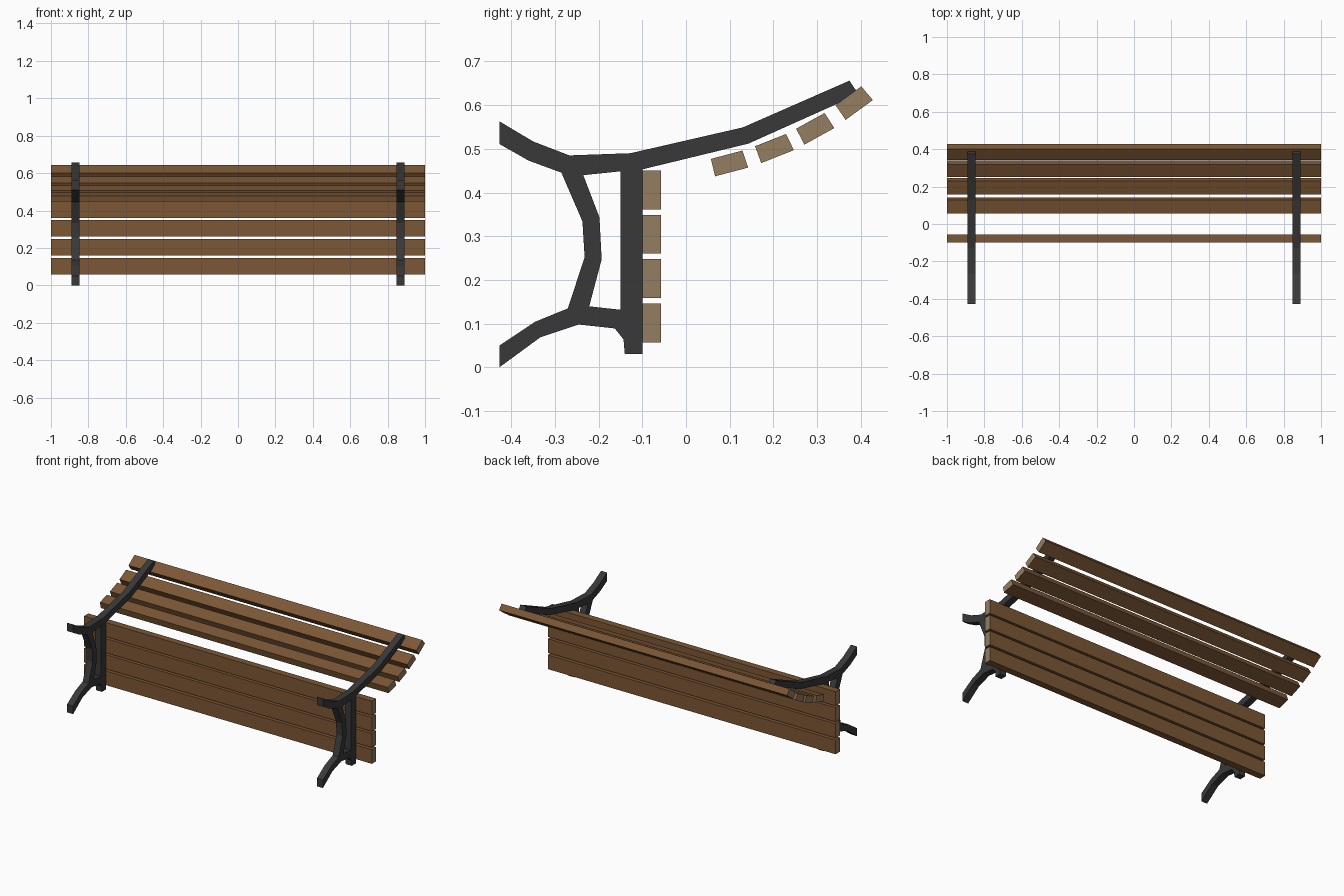
import bpy, bmesh
from mathutils import Vector

if "Cube" in bpy.data.objects:
    bpy.data.objects.remove(bpy.data.objects["Cube"])


def material(name, rgb):
    m = bpy.data.materials.new(name)
    m.diffuse_color = (*rgb, 1)
    m.use_nodes = True
    m.node_tree.nodes["Principled BSDF"].inputs["Base Color"].default_value = m.diffuse_color
    return m


WOOD = material("brown wood", (0.20, 0.095, 0.036))
END = material("pale end grain", (0.30, 0.205, 0.12))
IRON = material("dark iron", (0.04, 0.04, 0.041))


def extrude(name, profiles, x0, x1, mats):
    """Extrude closed (y, z) profiles along x; end caps take the last material."""
    bm = bmesh.new()
    for prof in profiles:
        a = [bm.verts.new((x0, y, z)) for y, z in prof]
        b = [bm.verts.new((x1, y, z)) for y, z in prof]
        caps = [bm.faces.new(a), bm.faces.new(b[::-1])]
        for f in caps:
            f.material_index = len(mats) - 1
        n = len(prof)
        for i in range(n):
            j = (i + 1) % n
            bm.faces.new((a[j], a[i], b[i], b[j]))
    bmesh.ops.recalc_face_normals(bm, faces=bm.faces)
    me = bpy.data.meshes.new(name)
    bm.to_mesh(me)
    bm.free()
    for m in mats:
        me.materials.append(m)
    ob = bpy.data.objects.new(name, me)
    bpy.context.collection.objects.link(ob)
    return ob


# Iron side frames: long rail, post, foot and curved brace
rail = [(-.427, .563), (-.35, .517), (-.267, .485), (-.127, .49), (.13, .549), (.374, .656),
        (.395, .625), (.143, .512), (-.10, .453), (-.145, .449), (-.262, .437), (-.36, .473), (-.427, .511)]
post = [(-.15, .46), (-.10, .46), (-.10, .03), (-.14, .03), (-.143, .064), (-.15, .074)]
foot = [(-.427, .0), (-.333, .069), (-.245, .098), (-.163, .089), (-.143, .064), (-.143, .131),
        (-.225, .14), (-.27, .135), (-.346, .104), (-.427, .05)]
brace = [(-.272, .13), (-.232, .252), (-.237, .334), (-.285, .445), (-.237, .445),
         (-.198, .343), (-.193, .247), (-.224, .13)]
for side, x in (("left", -.868), ("right", .868)):
    extrude(side + "_frame", [rail, post, foot, brace], x - .021, x + .021, [IRON])

# Upright flat slats behind the post
for i, z in enumerate((.057, .159, .26, .361)):
    extrude(f"seat_slat_{i + 1}", [[(-.10, z), (-.057, z), (-.057, z + .089), (-.10, z + .089)]],
            -1, 1, [WOOD, END])

# Tilted slats under the long rail, given by their two upper corners
for i, (p, q) in enumerate((((.057, .477), (.129, .496)), ((.158, .506), (.229, .534)),
                            ((.252, .546), (.317, .582)), ((.342, .600), (.401, .643)))):
    p, q = Vector(p), Vector(q)
    d = (q - p).normalized()
    n = Vector((d.y, -d.x)) * .041
    extrude(f"back_slat_{i + 1}", [[p, q, q + n + d * .003, p + n - d * .001]], -1, 1, [WOOD, END])
